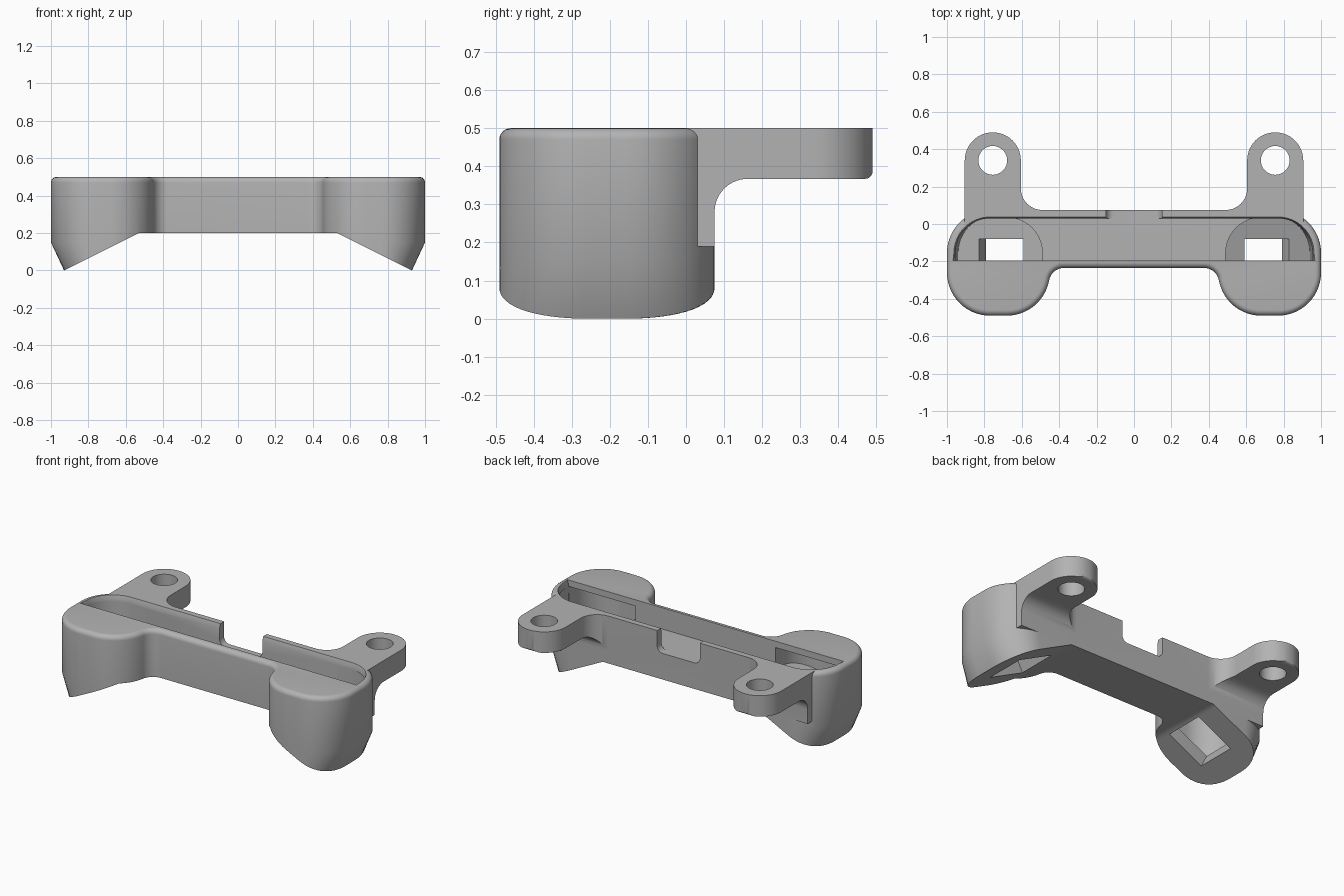
import bpy, bmesh
from math import sin, cos, radians, sqrt, atan2, degrees

if "Cube" in bpy.data.objects:
    bpy.data.objects.remove(bpy.data.objects["Cube"])

grey = bpy.data.materials.new("matte grey")
grey.use_nodes = True
grey.diffuse_color = (0.45, 0.45, 0.45, 1)
grey.node_tree.nodes["Principled BSDF"].inputs["Base Color"].default_value = grey.diffuse_color


def arc(cx, cy, r, a0, a1, n=14):
    angles = [radians(a0 + (a1 - a0) * i / n) for i in range(n + 1)]
    return [(cx + r * cos(a), cy + r * sin(a)) for a in angles]


def mirrored(half):
    return half + [(-x, y) for x, y in reversed(half) if abs(x) > 1e-6]


def loft(name, rings):
    """Closed solid through rings of equal point count."""
    bm = bmesh.new()
    loops = [[bm.verts.new(p) for p in ring] for ring in rings]
    for a, b in zip(loops, loops[1:]):
        for i in range(len(a)):
            j = (i + 1) % len(a)
            bm.faces.new((a[i], a[j], b[j], b[i]))
    bm.faces.new(loops[0][::-1])
    bm.faces.new(loops[-1])
    bmesh.ops.recalc_face_normals(bm, faces=bm.faces)
    mesh = bpy.data.meshes.new(name)
    bm.to_mesh(mesh)
    bm.free()
    mesh.materials.append(grey)
    obj = bpy.data.objects.new(name, mesh)
    bpy.context.collection.objects.link(obj)
    return obj


def plan(name, pts, z0, z1):
    return loft(name, [[(x, y, z) for x, y in pts] for z in (z0, z1)])


def prism_x(name, pts, x=1.3):
    return loft(name, [[(s, y, z) for y, z in pts] for s in (-x, x)])


def prism_y(name, pts, y0, y1):
    return loft(name, [[(x, s, z) for x, z in pts] for s in (y0, y1)])


def combine(target, tool, operation):
    mod = target.modifiers.new(operation, 'BOOLEAN')
    mod.operation, mod.solver, mod.object = operation, 'EXACT', tool
    graph = bpy.context.evaluated_depsgraph_get()
    target.data = bpy.data.meshes.new_from_object(target.evaluated_get(graph))
    target.modifiers.clear()
    bpy.data.objects.remove(tool)


# Lobe corner centres and radii
XI, XO, YF, YB, R = 0.68, 0.77, -0.26, -0.155, 0.23


def body_outline(d):
    """Plan outline of bar and lobes, inset by d."""
    fr, fy = 0.08, -0.315
    fx = XI - sqrt((R + fr) ** 2 - (YF - fy) ** 2)
    t = degrees(atan2(YF - fy, XI - fx))
    half = (arc(fx, fy, fr + d, 90, t) + arc(XI, YF, R - d, 180 + t, 270)
            + arc(XO, YF, R - d, 270, 360) + arc(XO, YB, R - d, 0, 90))
    return mirrored(half)


def taper(x, z):
    """Outer ends lean inwards near the foot."""
    k, side = 0.74, 1 if x > 0 else -1
    if abs(x) < k or z > 0.15:
        return x
    return side * (k + (abs(x) - k) * (1 - 0.07 * (0.15 - z) / 0.15 / 0.26))


# Main body with a rounded top rim
levels = [(0, -0.06), (0, 0.15)]
levels += [(0.03 * (1 - cos(radians(a))), 0.47 + 0.03 * sin(radians(a))) for a in range(0, 91, 15)]
body = loft("bracket_body", [[(taper(x, z), y, z) for x, y in body_outline(d)] for d, z in levels])

# Back wall and mounting tabs, with a curved gusset beneath
tab_x, tab_y, tab_r = 0.755, 0.34, 0.15
tabs = plan("mounting_tabs", mirrored(
    arc(0.49, 0.19, 0.115, 270, 360) + arc(tab_x, tab_y, tab_r, 180, 0, 28) + [(0.905, 0)]), 0.1, 0.5)
side = [(-0.1, 0.6), (-0.1, 0.19), (0.075, 0.19)]
side += arc(0.162, 0.28, 0.087, 180, 90) + arc(0.47, 0.387, 0.02, 270, 360, 5) + [(0.49, 0.41), (0.6, 0.6)]
combine(tabs, prism_x("gusset_profile", side), 'INTERSECT')
combine(body, tabs, 'UNION')

# Sloping undersides
under = mirrored([(0.53, 0.2), (0.93, 0), (1.2, -0.135), (1.2, -0.4)])
combine(body, prism_y("underside_cut", under, -1, 1), 'DIFFERENCE')


# Long slot in the top with an eased rim
def slot_ring(d, z):
    half = [(XO + 0.19 + d, -0.195)] + arc(XO, YB, 0.185 + d, 0, 90)
    return [(x, y, z) for x, y in mirrored(half)]


combine(body, loft("slot_cut", [slot_ring(0, 0.365), slot_ring(0, 0.475),
                                slot_ring(0.008, 0.501), slot_ring(0.008, 0.6)]), 'DIFFERENCE')

# Pockets in the lobes, under a thin front cap, and square holes through their floors
for s in (-1, 1):
    ring = (arc(XI, YF, 0.19, 180, 270) + arc(XO, YF, 0.19, 270, 360)
            + arc(XO, YB, 0.19, 0, 90) + arc(XI, YB, 0.19, 90, 180))
    low = [(taper(x, 0.1), y) for x, y in ring]
    pocket = loft("pocket_cut", [[(s * x, y, 0.3 - 0.5 * (x - 0.53)) for x, y in low],
                                 [(s * x, y, 0.46) for x, y in ring]])
    combine(body, pocket, 'DIFFERENCE')
    hole = [(s * x, z) for x, z in ((0.61, 0.31), (0.85, 0.19), (0.73, -0.05), (0.49, 0.07))]
    combine(body, prism_y("square_hole_cut", hole, -0.34, -0.08), 'DIFFERENCE')
    bolt = plan("bolt_hole_cut", arc(s * tab_x, tab_y, 0.077, 0, 350, 35), 0.2, 0.7)
    combine(body, bolt, 'DIFFERENCE')

# Notch in the back wall
notch = mirrored(arc(0.11, 0.405, 0.04, 270, 360, 6) + [(0.15, 0.6)])
combine(body, prism_y("notch_cut", notch, -0.05, 0.2), 'DIFFERENCE')

bpy.context.view_layer.objects.active = body
body.select_set(True)
bpy.ops.object.shade_smooth_by_angle(angle=radians(28))
